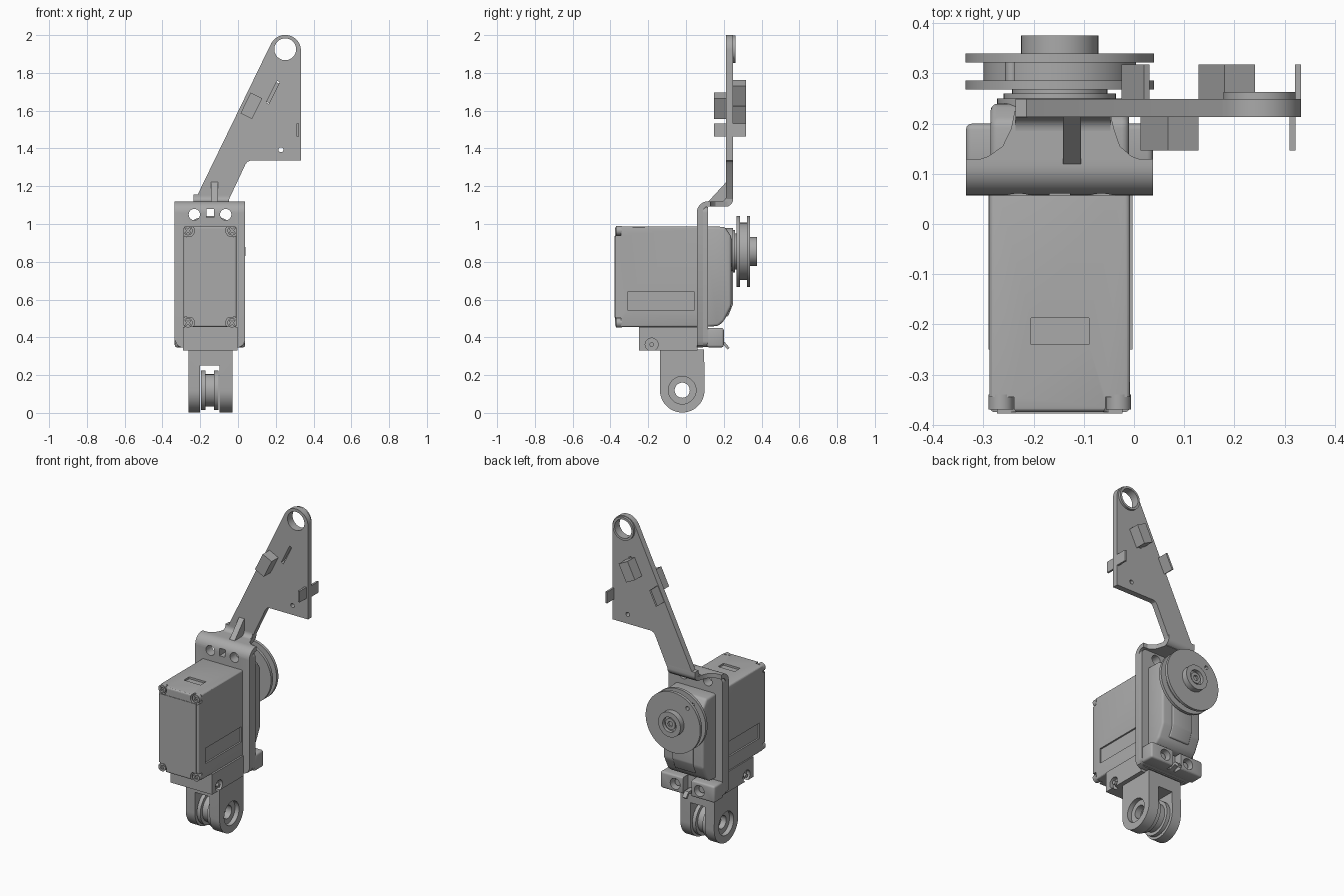
import bpy, bmesh, math
from mathutils import Vector

cube = bpy.data.objects.get("Cube")
if cube:
    bpy.data.objects.remove(cube)

grey = bpy.data.materials.new("machined grey")
grey.use_nodes = True
grey.diffuse_color = (0.4, 0.4, 0.4, 1)
grey.node_tree.nodes["Principled BSDF"].inputs["Base Color"].default_value = (0.4, 0.4, 0.4, 1)

CX = -0.148   # centre line of the motor
SHAFT_Z = 0.855


def place(axis, u, v, w):
    return {"x": Vector((w, u, v)), "y": Vector((u, w, v)), "z": Vector((u, v, w))}[axis]


def prism(name, axis, pts, a, b, bevel=0):
    """Extrude a 2D outline along an axis from a to b."""
    bm = bmesh.new()
    low = [bm.verts.new(place(axis, u, v, a)) for u, v in pts]
    high = [bm.verts.new(place(axis, u, v, b)) for u, v in pts]
    bm.faces.new(low)
    bm.faces.new(high)
    for i in range(len(pts)):
        j = (i + 1) % len(pts)
        bm.faces.new((low[i], low[j], high[j], high[i]))
    bmesh.ops.recalc_face_normals(bm, faces=bm.faces)
    if bevel:
        bmesh.ops.bevel(bm, geom=bm.edges[:], offset=bevel, segments=3, profile=0.5, affect="EDGES")
    mesh = bpy.data.meshes.new(name)
    bm.to_mesh(mesh)
    bm.free()
    mesh.materials.append(grey)
    obj = bpy.data.objects.new(name, mesh)
    bpy.context.collection.objects.link(obj)
    return obj


def arc(u, v, r, start, end, n=16):
    steps = [math.radians(start + (end - start) * i / n) for i in range(n + 1)]
    return [(u + r * math.cos(t), v + r * math.sin(t)) for t in steps]


def cyl(name, axis, u, v, r, a, b, n=40):
    return prism(name, axis, arc(u, v, r, 0, 360, n)[:-1], a, b)


def rect(u0, u1, v0, v1):
    return [(u0, v0), (u1, v0), (u1, v1), (u0, v1)]


def box(name, x, y, z, bevel=0):
    return prism(name, "z", rect(*x, *y), *z, bevel)


def tilted(u, v, width, length, angle):
    c, s = math.cos(angle), math.sin(angle)
    return [(u + p * c - q * s, v + p * s + q * c)
            for p, q in rect(-width / 2, width / 2, -length / 2, length / 2)]


def cut(obj, *cutters):
    for cutter in cutters:
        mod = obj.modifiers.new("cut", "BOOLEAN")
        mod.operation = "DIFFERENCE"
        mod.solver = "EXACT"
        mod.object = cutter
    bpy.context.view_layer.update()
    done = bpy.data.meshes.new_from_object(obj.evaluated_get(bpy.context.evaluated_depsgraph_get()))
    obj.modifiers.clear()
    obj.data = done
    for cutter in cutters:
        bpy.data.objects.remove(cutter)


# Motor case with corner notches, side recesses and a top recess
case = box("motor_case", (-0.288, -0.008), (-0.375, 0.1), (0.455, 0.987), 0.01)
corners = [(CX + sx * 0.117, z) for sx in (-1, 1) for z in (0.477, 0.965)]
cut(case,
    *[cyl("notch", "y", x, z, 0.034, -0.4, -0.345) for x, z in corners],
    box("recess", (-0.3, -0.278), (-0.31, 0.045), (0.545, 0.64)),
    box("recess", (-0.018, 0.02), (-0.31, 0.045), (0.545, 0.64)),
    box("recess", (-0.205, -0.09), (-0.24, -0.187), (0.975, 1.0)))
for x, z in corners:
    screw = cyl("cover_screw", "y", x, z, 0.025, -0.37, -0.34, 24)
    cut(screw, prism("slot", "y", tilted(x, z, 0.008, 0.034, 0.8), -0.38, -0.36),
        prism("slot", "y", tilted(x, z, 0.008, 0.034, -0.77), -0.38, -0.36))
prism("front_cover", "y", rect(CX - 0.125, CX + 0.125, 0.505, 0.937), -0.378, -0.37)

# Tapered gearbox behind the mounting flange
prism("gearbox", "x", [(0.09, 0.455), (0.17, 0.46), (0.2, 0.485), (0.24, 0.565), (0.24, 0.935),
                       (0.205, 0.985), (0.09, 0.987)], CX - 0.138, CX + 0.138, 0.014)
prism("gearbox_rib", "x", [(0.2, 0.51), (0.222, 0.51), (0.25, 0.58), (0.25, 0.8), (0.2, 0.8)],
      CX - 0.07, CX + 0.07, 0.006)
for r, y in ((0.125, 0.25), (0.112, 0.26), (0.095, 0.275)):
    cyl("output_step", "y", CX, SHAFT_Z, r, 0.2, y, 56)

# Grooved pulley and hub
hole = (CX - 0.1, SHAFT_Z + 0.115)
for name, r, a, b in (("pulley_inner_flange", 0.188, 0.268, 0.286),
                      ("pulley_core", 0.152, 0.286, 0.322),
                      ("pulley_outer_flange", 0.188, 0.322, 0.34)):
    disc = cyl(name, "y", CX, SHAFT_Z, r, a, b, 72)
    cut(disc, cyl("pin_hole", "y", *hole, 0.012, 0.2, 0.4, 16))
hub = cyl("pulley_hub", "y", CX, SHAFT_Z, 0.077, 0.335, 0.376)
cut(hub, cyl("bore", "y", CX, SHAFT_Z, 0.046, 0.355, 0.4))
bolt = cyl("hub_bolt", "y", CX, SHAFT_Z, 0.034, 0.335, 0.367, 24)
cut(bolt, cyl("hex", "y", CX, SHAFT_Z, 0.018, 0.35, 0.4, 6))

# Mounting plate with rolled top, and motor flange behind it
def mount_holes():
    return [cyl("hole", "y", CX + s * 0.083, 1.05, 0.03, 0, 0.3, 24) for s in (-1, 1)] + [
        box("notch", (CX - 0.02, CX + 0.02), (0, 0.3), (1.035, 1.08))]

plate = prism("bracket_plate", "x", [(0.057, 0.345), (0.057, 1.06)] + arc(0.117, 1.06, 0.06, 180, 90, 8)
              + [(0.13, 1.12), (0.13, 1.092), (0.117, 1.092)] + arc(0.117, 1.065, 0.027, 90, 180, 6)
              + [(0.09, 0.345)], -0.335, 0.038)
cut(plate, *mount_holes(), *[
    prism("corner", "y", [(CX + s * 0.187, 0.34), (CX + s * 0.187, 0.385), (CX + s * 0.173, 0.357),
                          (CX + s * 0.145, 0.344), (CX + s * 0.145, 0.34)], 0, 0.2) for s in (-1, 1)])
flange = prism("motor_flange", "y",
               arc(-0.305, 0.38, 0.03, 180, 270, 6) + arc(0.008, 0.38, 0.03, 270, 360, 6)
               + arc(0.008, 1.06, 0.03, 0, 90, 6) + arc(-0.305, 1.06, 0.03, 90, 180, 6), 0.09, 0.117)
cut(flange, *mount_holes())

# Flared shelf joining the plate to the arm, with a bent rear edge
prism("bracket_shelf", "z", [(-0.335, 0.12), (-0.29, 0.135), (-0.262, 0.155), (-0.245, 0.19), (-0.238, 0.225),
                             (-0.048, 0.225), (-0.04, 0.19), (-0.028, 0.155), (-0.005, 0.135), (0.038, 0.12)],
      1.092, 1.12)
prism("bracket_bend", "x", [(0.185, 1.12), (0.185, 1.092)] + arc(0.21, 1.132, 0.04, 270, 360, 8)
      + [(0.249, 1.155), (0.213, 1.155)] + arc(0.185, 1.148, 0.028, 0, -90, 6), -0.236, -0.047)
prism("gusset", "x", [(0.11, 1.11), (0.22, 1.11), (0.22, 1.222), (0.213, 1.222)], -0.142, -0.106)

# Arm plate with eye, slots and small hole
lean = -math.atan(0.497)
arm = prism("arm_plate", "y", [(-0.226, 1.13), (0.176, 1.957)] + arc(0.25, 1.918, 0.083, 150, 0, 20)
            + [(0.333, 1.335), (0.065, 1.335), (0.05, 1.329), (0.039, 1.315), (-0.048, 1.13)], 0.213, 0.249)
cut(arm, cyl("eye", "y", 0.25, 1.925, 0.058, 0, 0.5),
    cyl("pilot", "y", 0.227, 1.393, 0.013, 0, 0.5, 20),
    prism("slot", "y", tilted(0.185, 1.697, 0.016, 0.13, lean), 0, 0.5))
ring = cyl("eye_ring", "y", 0.25, 1.925, 0.072, 0.24, 0.263)
cut(ring, cyl("eye", "y", 0.25, 1.925, 0.058, 0, 0.5))

# Blocks and thin tabs on both sides of the arm
prism("front_block", "y", tilted(0.071, 1.626, 0.068, 0.122, lean), 0.147, 0.215)
prism("rear_block", "y", tilted(0.185, 1.695, 0.068, 0.115, lean), 0.247, 0.318)
prism("edge_tab", "y", tilted(0.003, 1.58, 0.012, 0.1, lean), 0.215, 0.318)
box("front_tab", (0.31, 0.322), (0.147, 0.215), (1.463, 1.533))
box("rear_tab", (0.321, 0.333), (0.245, 0.318), (1.463, 1.533))

# Lower carrier under the motor, with screw pockets
carrier = box("carrier_block", (-0.29, -0.003), (-0.25, 0.06), (0.33, 0.456))
cut(carrier, *[cyl("pocket", "x", -0.182, 0.362, 0.034, *span, 24)
               for span in ((-0.32, -0.265), (-0.028, 0.05))])
for a, b in ((-0.29, -0.26), (-0.033, -0.003)):
    stud = cyl("carrier_screw", "x", -0.182, 0.362, 0.012, a, b, 16)

# Rear clamp lugs with bored screws and a cable stub
lugs = box("clamp_lugs", (-0.335, 0.038), (0.11, 0.2), (0.347, 0.45), 0.012)
cut(lugs, box("gap", (CX - 0.03, CX + 0.03), (0.15, 0.3), (0.3, 0.5)),
    *[cyl("bore", "y", CX + s * 0.083, 0.397, 0.034, 0.15, 0.3, 24) for s in (-1, 1)])
for s in (-1, 1):
    cyl("clamp_screw", "y", CX + s * 0.083, 0.397, 0.02, 0.11, 0.175, 20)
prism("cable_stub", "x", [(0.15, 0.345), (0.2, 0.36), (0.22, 0.335), (0.23, 0.345), (0.205, 0.375), (0.15, 0.375)],
      CX - 0.014, CX + 0.014)

# Clevis with rounded foot, centre slot and bored ears
PY, PZ = -0.02, 0.12
clevis = prism("clevis", "x", [(0.096, 0.335)] + arc(PY, PZ, 0.118, 0, -180, 28) + [(-0.138, 0.335)], -0.263, -0.03)
cut(clevis, box("slot", (-0.2, -0.098), (-0.3, 0.3), (-0.1, 0.25)),
    cyl("bore", "x", PY, PZ, 0.04, -0.4, 0.1),
    cyl("pocket", "x", PY, PZ, 0.073, -0.4, -0.235), cyl("pocket", "x", PY, PZ, 0.073, -0.058, 0.1))
for a, b, r in ((-0.195, -0.172, 0.105), (-0.172, -0.126, 0.085), (-0.126, -0.103, 0.105)):
    roller = cyl("clevis_roller", "x", PY, PZ, r, a, b, 48)
    cut(roller, cyl("bore", "x", PY, PZ, 0.04, -0.4, 0.1))

# Smooth the curves, keep the edges sharp
bpy.ops.object.select_all(action="DESELECT")
for obj in bpy.context.collection.objects:
    if obj.type == "MESH":
        obj.select_set(True)
        bpy.context.view_layer.objects.active = obj
bpy.ops.object.shade_smooth_by_angle(angle=math.radians(30))
